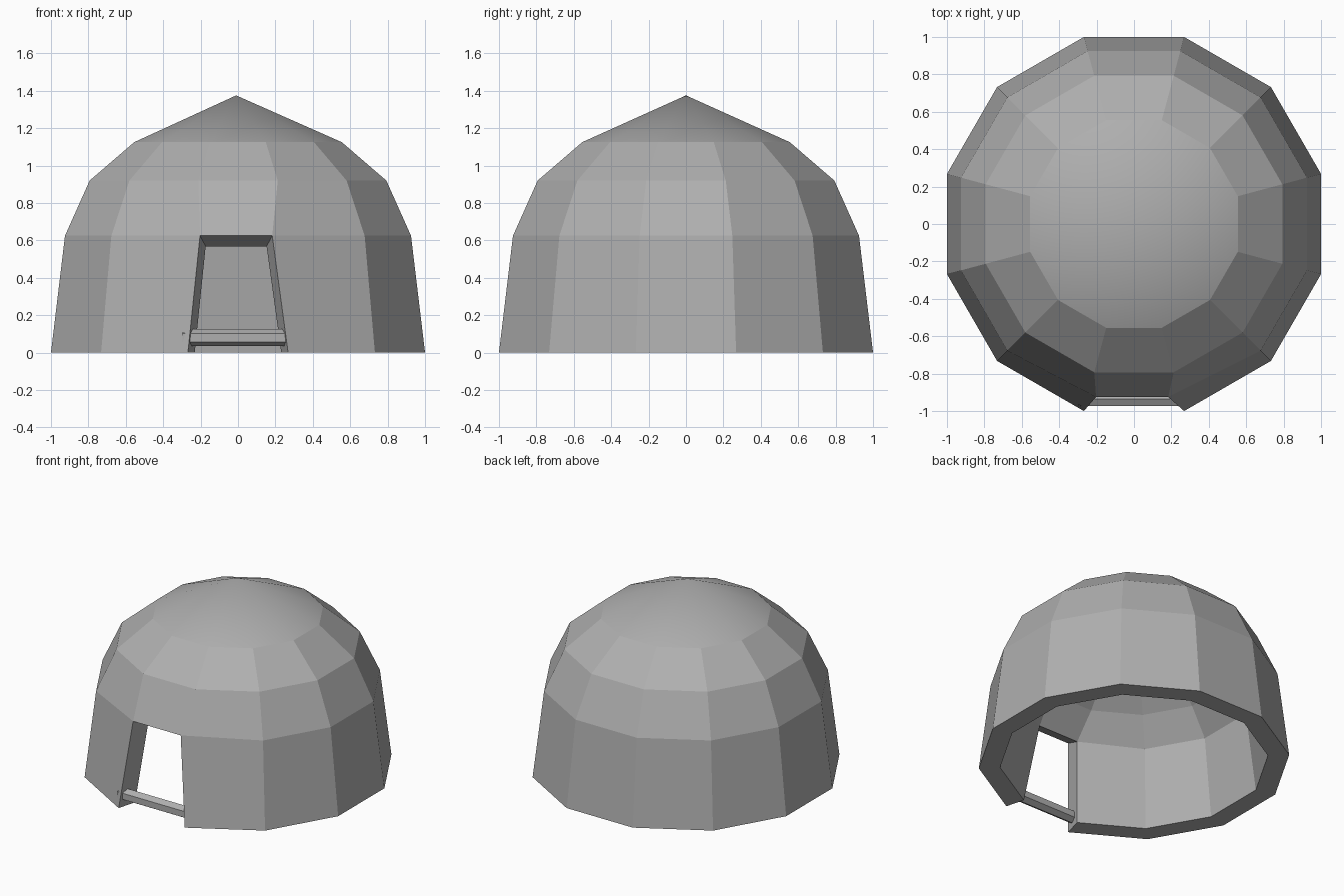
import bpy, bmesh, math
from mathutils import Matrix

cube = bpy.data.objects.get("Cube")
if cube:
    bpy.data.objects.remove(cube, do_unlink=True)

SIDES = 12
OUTER = [(1.0, 0.0), (0.925, 0.625), (0.793, 0.92), (0.555, 1.125)]
INNER = [(0.863, 0.0), (0.793, 0.568), (0.65, 0.745), (0.46, 0.91)]
APEX_X, OUTER_TOP, INNER_TOP = -0.01, 1.375, 1.13
GREY = (0.43, 0.43, 0.43, 1)

grey = bpy.data.materials.new("plain grey")
grey.use_nodes = True
grey.diffuse_color = GREY
grey.node_tree.nodes["Principled BSDF"].inputs["Base Color"].default_value = GREY


def finish(bm, name):
    bmesh.ops.recalc_face_normals(bm, faces=bm.faces[:])
    mesh = bpy.data.meshes.new(name)
    bm.to_mesh(mesh)
    bm.free()
    mesh.materials.append(grey)
    obj = bpy.data.objects.new(name, mesh)
    bpy.context.collection.objects.link(obj)


def ring(bm, apothem, z):
    """Twelve-sided ring whose first side (between vertices 0 and 1) faces the front."""
    radius = apothem / math.cos(math.pi / SIDES)
    angles = [-math.pi / 2 + (i - 0.5) * math.tau / SIDES for i in range(SIDES)]
    return [bm.verts.new((radius * math.cos(a), radius * math.sin(a), z)) for a in angles]


def shell(bm, profile, top, door_half):
    """Stacked rings with a doorway in the front side and a smooth cone on top."""
    rings = [ring(bm, r, z) for r, z in profile]
    # the doorway narrows towards its head
    rings[1][0].co.x = -door_half - 0.01
    rings[1][1].co.x = door_half - 0.01
    for tier, (low, high) in enumerate(zip(rings, rings[1:])):
        for i in range(SIDES):
            if tier == 0 and i == 0:
                continue
            j = (i + 1) % SIDES
            bm.faces.new((low[i], low[j], high[j], high[i]))
    apex = bm.verts.new((APEX_X, 0, top))
    for i in range(SIDES):
        cap = bm.faces.new((rings[-1][i], rings[-1][(i + 1) % SIDES], apex))
        cap.smooth = True
    return rings


# Dome: outer and inner shells joined by the floor rim and the doorway reveal
bm = bmesh.new()
out = shell(bm, OUTER, OUTER_TOP, 0.193)
inn = shell(bm, INNER, INNER_TOP, 0.163)
for i in range(1, SIDES):
    j = (i + 1) % SIDES
    bm.faces.new((out[0][i], out[0][j], inn[0][j], inn[0][i]))
for side in (0, 1):
    bm.faces.new((out[0][side], out[1][side], inn[1][side], inn[0][side]))
bm.faces.new((out[1][0], out[1][1], inn[1][1], inn[1][0]))
finish(bm, "dome_shell")

# Threshold bar: six-sided rod across the doorway, one edge straight up
bm = bmesh.new()
bmesh.ops.create_cone(bm, cap_ends=True, segments=6, radius1=0.045, radius2=0.045, depth=0.575)
rod = bm.verts[:]
bmesh.ops.rotate(bm, verts=rod, matrix=Matrix.Rotation(math.pi / 2, 3, "Y"))
if abs(max(v.co.z for v in rod) - 0.045) > 0.001:
    bmesh.ops.rotate(bm, verts=rod, matrix=Matrix.Rotation(math.pi / 6, 3, "X"))
bmesh.ops.translate(bm, verts=rod, vec=(-0.01, -0.935, 0.08))
finish(bm, "threshold_bar")
